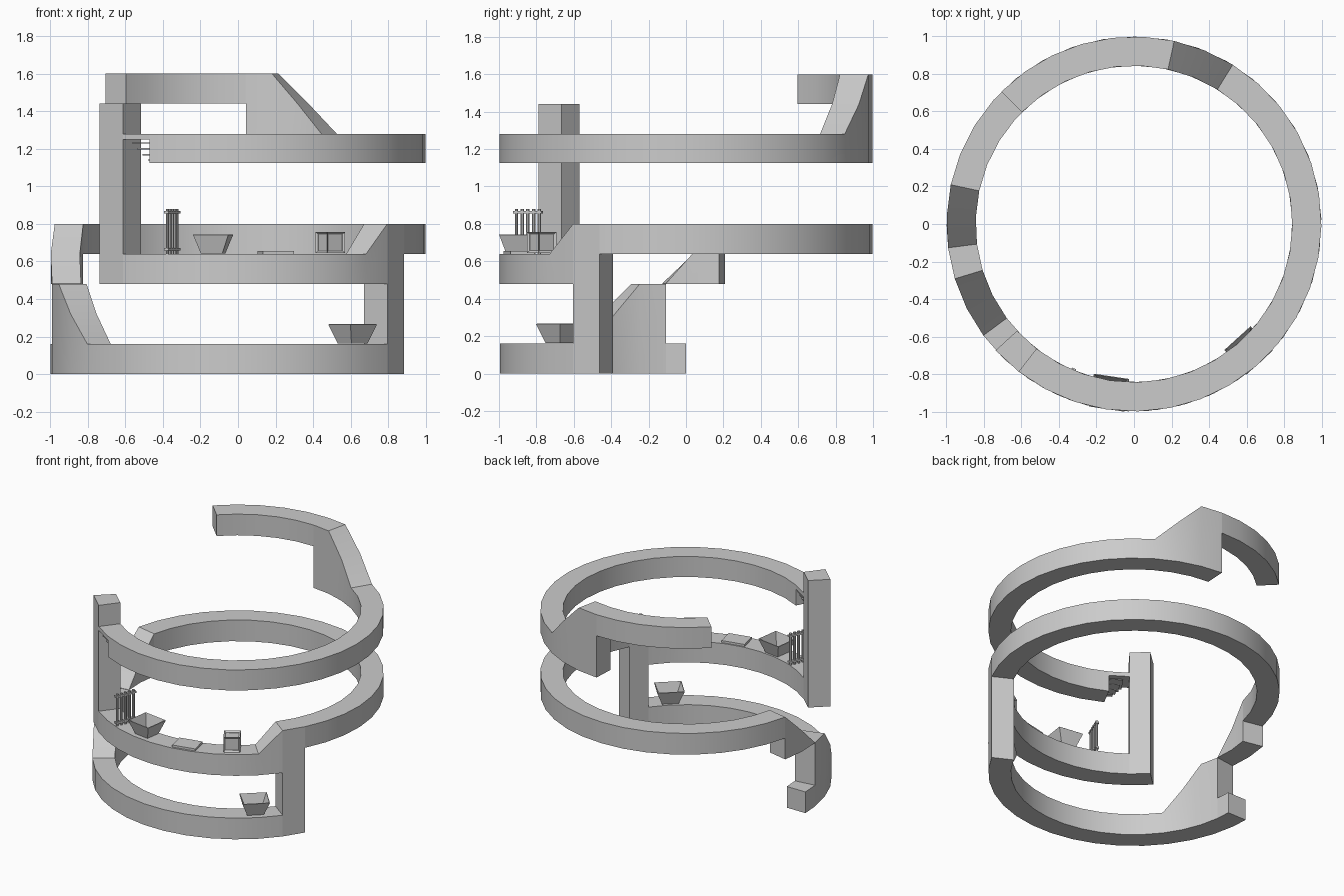
import bpy, bmesh
from math import radians, cos, sin, ceil
from mathutils import Matrix, Vector

cube = bpy.data.objects.get("Cube")
if cube:
    bpy.data.objects.remove(cube, do_unlink=True)

INNER, OUTER, STEP = 0.843, 0.998, 9.8

grey = bpy.data.materials.new("plain_grey")
grey.use_nodes = True
grey.diffuse_color = (0.6, 0.6, 0.6, 1)
grey.node_tree.nodes["Principled BSDF"].inputs["Base Color"].default_value = (0.6, 0.6, 0.6, 1)


def finish(name, bm, matrix=None, smooth=False):
    bmesh.ops.remove_doubles(bm, verts=bm.verts, dist=0.0005)
    bmesh.ops.recalc_face_normals(bm, faces=bm.faces)
    mesh = bpy.data.meshes.new(name)
    bm.to_mesh(mesh)
    bm.free()
    mesh.materials.append(grey)
    obj = bpy.data.objects.new(name, mesh)
    bpy.context.collection.objects.link(obj)
    if matrix:
        obj.matrix_world = matrix
    if smooth:
        bpy.ops.object.select_all(action='DESELECT')
        obj.select_set(True)
        bpy.context.view_layer.objects.active = obj
        bpy.ops.object.shade_smooth_by_angle(angle=radians(30))
    return obj


def arc(name, stops, inner=INNER, outer=OUTER):
    """Curved bar through (angle, bottom, top) stops; equal angles make a vertical step."""
    path = [stops[0]]
    for a, b in zip(stops, stops[1:]):
        n = max(1, ceil((b[0] - a[0]) / STEP - 0.05))
        path += [tuple(p + (q - p) * i / n for p, q in zip(a, b)) for i in range(1, n + 1)]
    bm = bmesh.new()
    rings = []
    for ang, low, high in path:
        c, s = cos(radians(ang)), sin(radians(ang))
        rings.append([bm.verts.new((r * c, r * s, z)) for r, z in
                      ((inner, low), (outer, low), (outer, high), (inner, high))])
    for (p, a), (q, b) in zip(zip(path, rings), zip(path[1:], rings[1:])):
        turn = abs(p[0] - q[0]) > 0.001
        make = (turn or p[1] != q[1], turn, turn or p[2] != q[2], turn)
        for i in range(4):
            j = (i + 1) % 4
            if make[i]:
                bm.faces.new((a[i], a[j], b[j], b[i]))
    bm.faces.new(rings[0])
    bm.faces.new(rings[-1])
    return finish(name, bm, smooth=True)


def on_ring(ang, z, r=0.915):
    """Local x points outward from the ring centre, local y runs along the ring."""
    a = radians(ang)
    return Matrix.Translation((r * cos(a), r * sin(a), z)) @ Matrix.Rotation(a, 4, 'Z')


def box(bm, size, centre):
    m = Matrix.Translation(centre) @ Matrix.Diagonal((*size, 1))
    return bmesh.ops.create_cube(bm, size=1, matrix=m)


# Lower walkway with its ramp and landing
arc("lower_walkway", [(180, 0, .16), (187.3, 0, .16), (187.3, 0, .48), (197, 0, .48),
                      (216.5, 0, .16), (322.8, 0, .16)])
arc("right_post", [(322.8, 0, .8), (332.4, 0, .8)])

# Middle walkway: front part with a short ramp, then round the back and down
arc("middle_front_walkway", [(232.1, .48, .64), (313.1, .48, .64), (322.8, .48, .8)])
arc("left_post", [(222.4, .48, 1.44), (232.1, .48, 1.44)])
arc("middle_back_walkway", [(332.4, .64, .8), (527.9, .64, .8), (527.9, .48, .8),
                            (547.3, .48, .482)])

# Upper walkway: thin bridge, long arc, ramp and top arc
arc("upper_walkway", [(232.1, 1.25, 1.28), (241.8, 1.25, 1.28), (241.8, 1.125, 1.28),
                      (418.2, 1.125, 1.28), (437.6, 1.125, 1.6), (447.1, 1.125, 1.6),
                      (447.1, 1.44, 1.6), (495, 1.44, 1.6)])

# Tapering ledges below the bridge
for i, z in enumerate((1.227, 1.197, 1.165, 1.138)):
    inset = 0.012 + 0.016 * i
    arc(f"bridge_ledge_{i + 1}", [(235 + 1.4 * i, z, z + .006), (241.8, z, z + .006)],
        INNER + inset, OUTER - inset)


# Open flared baskets
def basket(name, ang, z):
    bm = bmesh.new()
    for_bottom = bmesh.ops.create_cube(bm, size=1)["verts"]
    for v in for_bottom:
        w, d = (.176, .19) if v.co.z > 0 else (.11, .115)
        v.co = Vector((v.co.x * w, v.co.y * d, .1 if v.co.z > 0 else 0))
    bm.faces.ensure_lookup_table()
    top = max(bm.faces, key=lambda f: f.calc_center_median().z)
    bmesh.ops.delete(bm, geom=[top], context='FACES_ONLY')
    obj = finish(name, bm, on_ring(ang, z, .908))
    mod = obj.modifiers.new("wall", 'SOLIDIFY')
    mod.thickness = 0.006
    mod.offset = -1


basket("lower_basket", 312.2, .164)
basket("middle_basket", 261.6, .642)

# Low floor plate
bm = bmesh.new()
box(bm, (.13, .17, .016), (0, 0, .008))
finish("floor_plate", bm, on_ring(282.7, .64))

# Crate with recessed panels
bm = bmesh.new()
box(bm, (.115, .115, .112), (0, 0, .056))
bmesh.ops.inset_individual(bm, faces=bm.faces[:], thickness=.013, depth=-.012)
finish("crate", bm, on_ring(302.5, .645))

# Barred fence across the walkway
bm = bmesh.new()
for i in range(5):
    m = Matrix.Translation(((i - 2) * .033, 0, .12))
    bmesh.ops.create_cone(bm, cap_ends=True, segments=8, radius1=.01, radius2=.01,
                          depth=.24, matrix=m)
for z in (.025, .222):
    box(bm, (.165, .024, .014), (0, 0, z))
finish("fence", bm, on_ring(247.5, .64))
